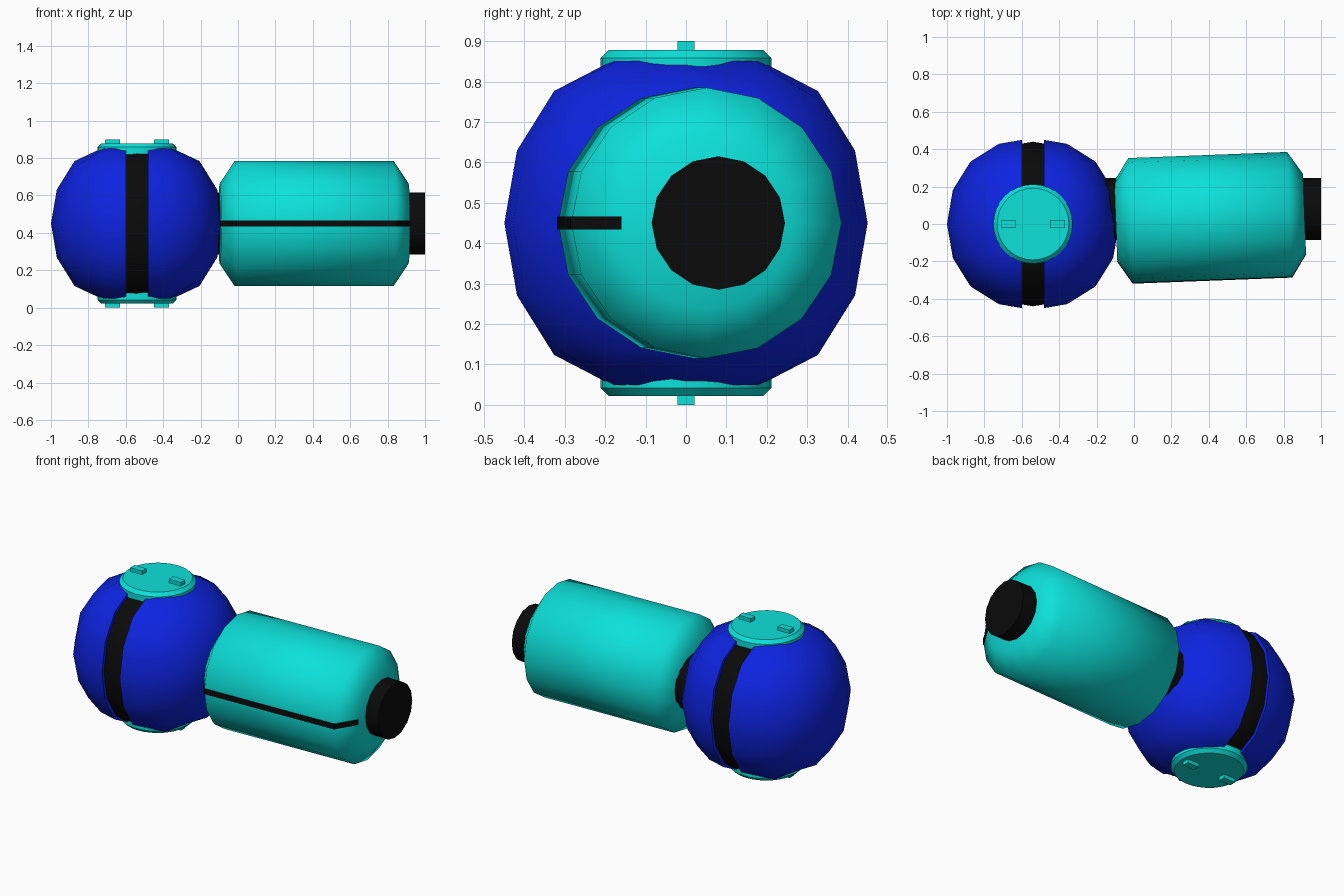
import bpy, bmesh, math
from mathutils import Matrix, Vector

if "Cube" in bpy.data.objects:
    bpy.data.objects.remove(bpy.data.objects["Cube"])


def material(name, col):
    m = bpy.data.materials.new(name)
    m.diffuse_color = (*col, 1)
    m.use_nodes = True
    m.node_tree.nodes["Principled BSDF"].inputs["Base Color"].default_value = m.diffuse_color
    return m


BLUE = material("deep blue", (0.004, 0.017, 0.75))
CYAN = material("turquoise", (0.004, 0.75, 0.70))
BLACK = material("black", (0.003, 0.003, 0.003))
CX, CZ = -0.54, 0.45          # ball centre


def finish(name, bm, mat, matrix=Matrix(), angle=40):
    bm.transform(matrix)
    bmesh.ops.recalc_face_normals(bm, faces=bm.faces)
    for f in bm.faces:
        f.smooth = True
    me = bpy.data.meshes.new(name)
    bm.to_mesh(me)
    bm.free()
    me.set_sharp_from_angle(angle=math.radians(angle))
    me.materials.append(mat)
    ob = bpy.data.objects.new(name, me)
    bpy.context.collection.objects.link(ob)
    return ob


def lathe(name, profile, sides, mat, matrix, angle=40):
    """Closed solid of revolution around local z; profile is (radius, height)."""
    bm = bmesh.new()
    rings = [[bm.verts.new((r * math.cos(2 * math.pi * i / sides),
                            r * math.sin(2 * math.pi * i / sides), h))
              for i in range(sides)] for r, h in profile]
    for a, b in zip(rings, rings[1:]):
        for i in range(sides):
            j = (i + 1) % sides
            bm.faces.new((a[i], a[j], b[j], b[i]))
    bm.faces.new(rings[0][::-1])
    bm.faces.new(rings[-1])
    return finish(name, bm, mat, matrix, angle)


def ball(radius, flat):
    """Subdivided cube, rounded, with top and bottom flattened."""
    bm = bmesh.new()
    bmesh.ops.create_cube(bm, size=2 * radius / 0.8395)
    me = bpy.data.meshes.new("ball_base")
    bm.to_mesh(me)
    bm.free()
    ob = bpy.data.objects.new("ball_base", me)
    bpy.context.collection.objects.link(ob)
    ob.modifiers.new("round", 'SUBSURF').levels = 2
    dg = bpy.context.evaluated_depsgraph_get()
    bm = bmesh.new()
    bm.from_mesh(bpy.data.meshes.new_from_object(ob.evaluated_get(dg)))
    bpy.data.objects.remove(ob)
    for v in bm.verts:
        v.co.z = max(-flat, min(flat, v.co.z))
    return bm


to_ball = Matrix.Translation((CX, 0, CZ))

# two blue ball halves with a gap between them
for side, name in ((-1, "ball_left_half"), (1, "ball_right_half")):
    bm = ball(0.46, 0.405)
    cut = bmesh.ops.bisect_plane(bm, geom=bm.verts[:] + bm.edges[:] + bm.faces[:],
                                 plane_co=(side * 0.06, 0, 0), plane_no=(-side, 0, 0),
                                 clear_outer=True)
    rim = [e for e in cut["geom_cut"] if isinstance(e, bmesh.types.BMEdge)]
    bmesh.ops.holes_fill(bm, edges=rim, sides=0)
    finish(name, bm, BLUE, to_ball)

# black core showing as the band in the gap
finish("ball_core", ball(0.44, 0.392), BLACK, to_ball)

# caps with two small tabs, above and below
for s, pos in ((1, "top"), (-1, "bottom")):
    flip = to_ball @ Matrix.Scale(s, 4, (0, 0, 1))
    lathe(pos + "_cap", [(0.212, 0.37), (0.212, 0.408), (0.192, 0.428)], 32, CYAN, flip, 30)
    for t in (-1, 1):
        bm = bmesh.new()
        bmesh.ops.create_cube(bm, size=1, matrix=Matrix.Translation((t * 0.13, 0, 0.43))
                              @ Matrix.Diagonal((0.08, 0.042, 0.04, 1)))
        finish(f"{pos}_tab_{'left' if t < 0 else 'right'}", bm, CYAN, flip)

# slightly turned barrel with chamfered ends
turn = Matrix.Translation((0.407, 0.034, CZ)) @ Matrix.Rotation(math.radians(2.2), 4, 'Z')
z_to_x = Matrix.Rotation(math.radians(90), 4, 'Y')
lathe("barrel", [(0.215, -0.505), (0.335, -0.425), (0.335, 0.425), (0.215, 0.505)],
      16, CYAN, turn @ z_to_x, 62)

# straight black axle through the barrel
lathe("axle", [(0.165, -0.3), (0.165, 1.0)], 16, BLACK,
      Matrix.Translation((0, 0.08, CZ)) @ z_to_x)

# thin black seam along the front of the barrel
bm = bmesh.new()
pts = [(-0.508, -0.213), (-0.427, -0.337), (0.427, -0.337), (0.508, -0.213)]
lo = [bm.verts.new((x, y, -0.016)) for x, y in pts]
hi = [bm.verts.new((x, y, 0.016)) for x, y in pts]
bm.faces.new(lo)
bm.faces.new(hi[::-1])
for i in range(4):
    j = (i + 1) % 4
    bm.faces.new((lo[i], hi[i], hi[j], lo[j]))
finish("barrel_seam", bm, BLACK, turn)
